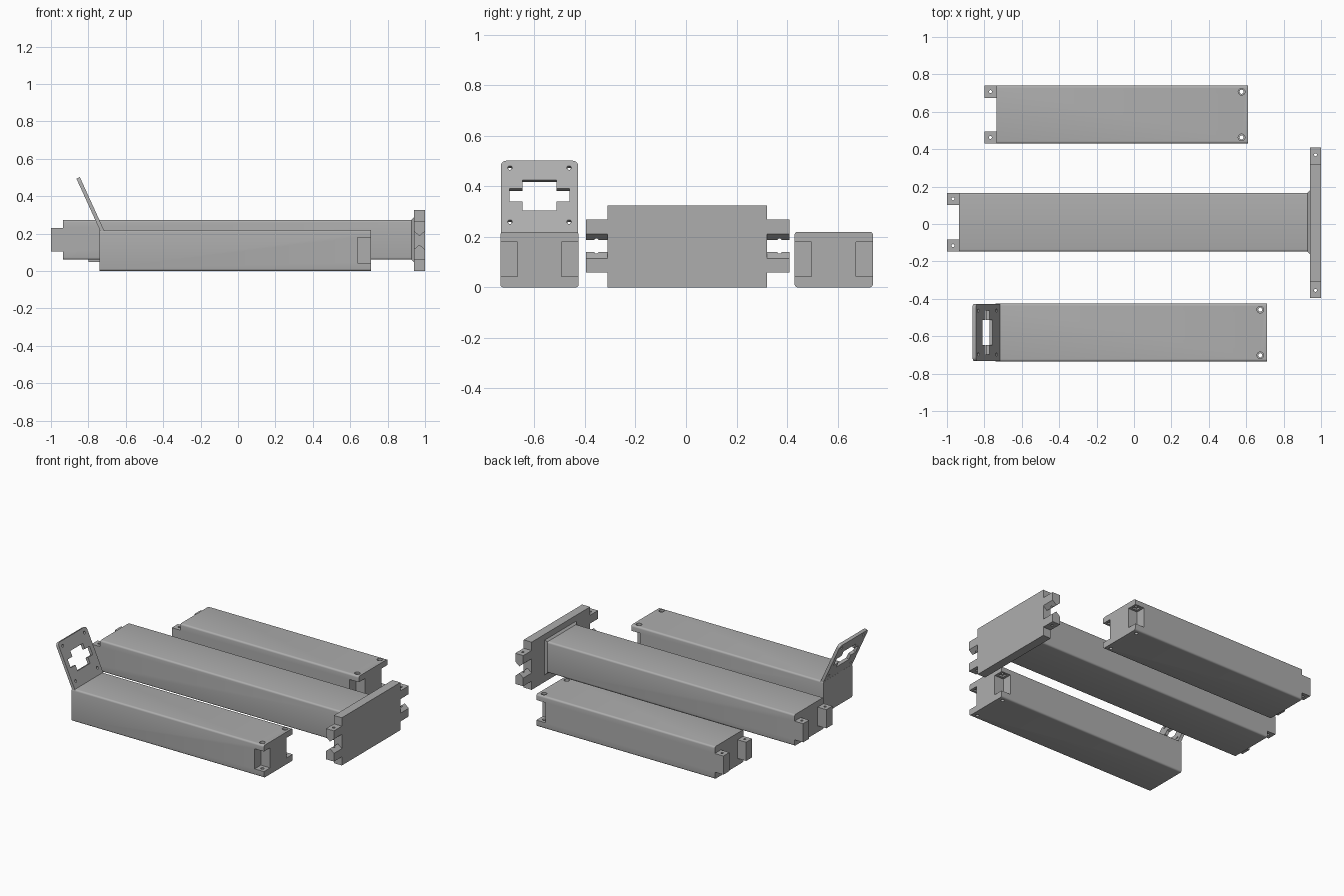
import bpy, bmesh, math
from mathutils import Matrix, Vector

if "Cube" in bpy.data.objects:
    bpy.data.objects.remove(bpy.data.objects["Cube"])

grey = bpy.data.materials.new("light grey")
grey.diffuse_color = (0.42, 0.42, 0.42, 1)
grey.use_nodes = True
grey.node_tree.nodes["Principled BSDF"].inputs["Base Color"].default_value = grey.diffuse_color


def finish(name, bm):
    me = bpy.data.meshes.new(name)
    bm.to_mesh(me)
    bm.free()
    me.materials.append(grey)
    ob = bpy.data.objects.new(name, me)
    bpy.context.collection.objects.link(ob)
    return ob


def box(name, x, y, z, round_axis=None, r=0.012, pick=lambda c: True):
    """Box from ranges; edges parallel to round_axis are rounded."""
    bm = bmesh.new()
    bmesh.ops.create_cube(bm, size=1)
    for v in bm.verts:
        v.co = Vector([a[0] if c < 0 else a[1] for c, a in zip(v.co, (x, y, z))])
    if round_axis is not None:
        edges = [e for e in bm.edges
                 if abs((e.verts[0].co - e.verts[1].co).normalized()[round_axis]) > 0.9
                 and pick((e.verts[0].co + e.verts[1].co) / 2)]
        bmesh.ops.bevel(bm, geom=edges, offset=r, segments=4, profile=0.5, affect='EDGES')
    return finish(name, bm)


def drill(centre, r, depth, axis='Z', sides=20):
    bm = bmesh.new()
    bmesh.ops.create_cone(bm, cap_ends=True, segments=sides, radius1=r, radius2=r, depth=depth)
    turn = Matrix.Rotation(math.pi / 2, 4, 'Y') if axis == 'X' else Matrix()
    bmesh.ops.transform(bm, matrix=Matrix.Translation(centre) @ turn, verts=bm.verts)
    return finish("cutter", bm)


def combine(ob, others, op):
    """Apply a boolean with each helper, then remove the helper."""
    for other in others:
        m = ob.modifiers.new("bool", 'BOOLEAN')
        m.operation, m.solver, m.object = op, 'EXACT', other
        bpy.context.view_layer.update()
        me = bpy.data.meshes.new_from_object(ob.evaluated_get(bpy.context.evaluated_depsgraph_get()))
        ob.modifiers.clear()
        ob.data = me
        bpy.data.objects.remove(other)


def add_tabs(beam, x0, x1, y0, y1, z0, z1):
    """Two drilled tongues on the left end of a beam."""
    w = 0.065
    for ya in (y0, y1 - w):
        combine(beam, [box("tab", (x0, x1 + 0.02), (ya, ya + w), (z0, z1))], 'UNION')
        combine(beam, [drill(((x0 + x1) / 2, ya + w / 2, (z0 + z1) / 2), 0.008, 0.3)], 'DIFFERENCE')


def add_sockets(beam, x1, y0, y1):
    """Two open corner pockets with screw holes on the right end of a beam."""
    for ya, yb, hy in ((y0 - 0.05, y0 + 0.067, y0 + 0.033), (y1 - 0.067, y1 + 0.05, y1 - 0.033)):
        hx = x1 - 0.035
        combine(beam, [
            box("cutter", (x1 - 0.07, x1 + 0.05), (ya, yb), (0.043, 0.18)),
            drill((hx, hy, 0.11), 0.011, 0.4),
            drill((hx, hy, 0.22), 0.018, 0.03),
            box("cutter", (hx - 0.018, hx + 0.018), (hy - 0.018, hy + 0.018), (0.17, 0.192)),
        ], 'DIFFERENCE')


# front beam
front = box("front_beam", (-0.74, 0.71), (-0.735, -0.425), (0, 0.22), 0)
add_sockets(front, 0.71, -0.735, -0.425)

# rear beam
rear = box("rear_beam", (-0.735, 0.61), (0.43, 0.74), (0, 0.22), 0)
add_sockets(rear, 0.61, 0.43, 0.74)
add_tabs(rear, -0.80, -0.735, 0.43, 0.74, 0.048, 0.175)

# middle beam
middle = box("middle_beam", (-0.935, 0.945), (-0.148, 0.167), (0.06, 0.273), 0)
add_tabs(middle, -1.0, -0.935, -0.148, 0.167, 0.103, 0.23)

# flared collar where the middle beam meets the end plate
bm = bmesh.new()
rings = []
for x, g in ((0.927, 0.0), (0.942, 0.014)):
    rings.append([bm.verts.new((x, y, z)) for y, z in (
        (-0.148 - g, 0.06 - g), (0.167 + g, 0.06 - g), (0.167 + g, 0.273 + g), (-0.148 - g, 0.273 + g))])
for i in range(4):
    j = (i + 1) % 4
    bm.faces.new((rings[0][i], rings[0][j], rings[1][j], rings[1][i]))
bmesh.ops.recalc_face_normals(bm, faces=bm.faces)
finish("end_collar", bm)

# end plate with pairs of pointed prongs on both sides
plate = box("end_plate", (0.94, 1.0), (-0.31, 0.32), (0, 0.325))
upper = [(0.94, 0.268), (0.94, 0.212), (0.97, 0.187), (1.0, 0.212), (1.0, 0.268)]
lower = [(x, 0.327 - z) for x, z in upper]
for ya, yb in ((-0.395, -0.29), (0.30, 0.41)):
    for prof in (upper, lower):
        bm = bmesh.new()
        face = bm.faces.new([bm.verts.new((x, ya, z)) for x, z in prof])
        new = bmesh.ops.extrude_face_region(bm, geom=[face])['geom']
        bmesh.ops.translate(bm, vec=(0, yb - ya, 0), verts=[v for v in new if isinstance(v, bmesh.types.BMVert)])
        bmesh.ops.recalc_face_normals(bm, faces=bm.faces)
        combine(plate, [finish("prong", bm)], 'UNION')
for hy in (-0.355, 0.37):
    combine(plate, [drill((0.97, hy, 0.16), 0.008, 0.5)], 'DIFFERENCE')

# tilted mounting plate with cross-shaped opening and four screw holes
mount = box("mounting_plate", (-0.02, 0), (-0.153, 0.153), (0, 0.315), 0, 0.022,
            lambda c: c.z > 0.2)
combine(mount, [box("cutter", (-0.1, 0.1), (-0.067, 0.067), (0.098, 0.231))], 'DIFFERENCE')
combine(mount, [box("cutter", (-0.1, 0.1), (-0.118, 0.118), (0.137, 0.193))], 'DIFFERENCE')
for y in (-0.117, 0.117):
    for z in (0.049, 0.284):
        combine(mount, [drill((0, y, z), 0.009, 0.2, 'X', 16)], 'DIFFERENCE')
mount.location = (-0.715, -0.58, 0.215)
mount.rotation_euler.y = math.radians(-24.5)

# smooth only the rounded edges
for ob in bpy.data.objects:
    ob.select_set(True)
bpy.context.view_layer.objects.active = front
bpy.ops.object.shade_smooth_by_angle(angle=math.radians(30))
